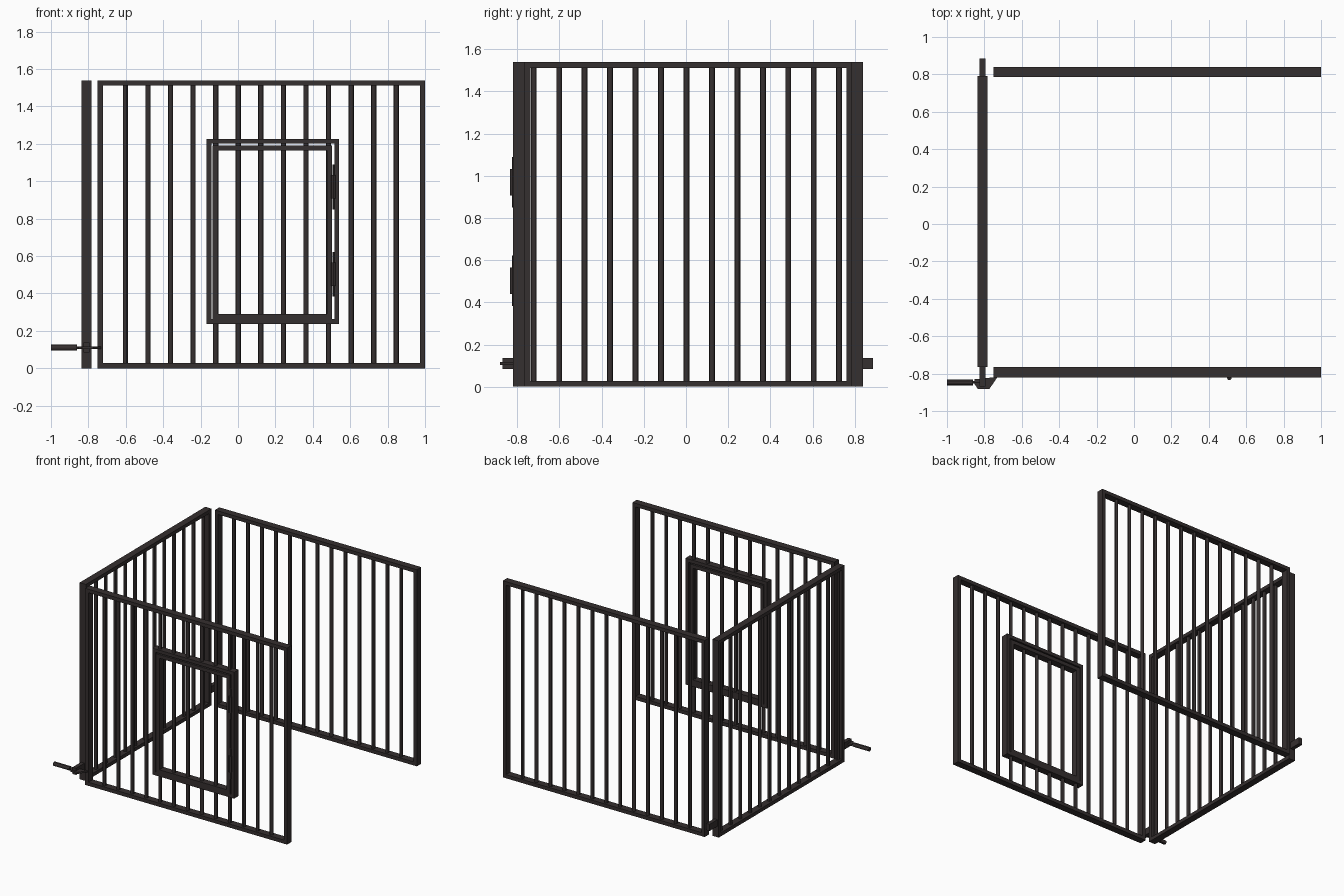
import bpy, bmesh, math
from mathutils import Matrix

if "Cube" in bpy.data.objects:
    bpy.data.objects.remove(bpy.data.objects["Cube"])


def material(name, rgb):
    m = bpy.data.materials.new(name)
    m.diffuse_color = (*rgb, 1)
    m.use_nodes = True
    m.node_tree.nodes["Principled BSDF"].inputs["Base Color"].default_value = m.diffuse_color
    return m


IRON = material("dark_iron", (0.036, 0.029, 0.029))


def finish(name, bm, smooth=False):
    bmesh.ops.recalc_face_normals(bm, faces=bm.faces)
    me = bpy.data.meshes.new(name)
    bm.to_mesh(me)
    bm.free()
    me.materials.append(IRON)
    ob = bpy.data.objects.new(name, me)
    bpy.context.collection.objects.link(ob)
    if smooth:
        bpy.ops.object.select_all(action='DESELECT')
        ob.select_set(True)
        bpy.context.view_layer.objects.active = ob
        bpy.ops.object.shade_smooth_by_angle()
    return ob


def add_box(bm, x0, x1, y0, y1, z0, z1):
    m = Matrix.Translation(((x0 + x1) / 2, (y0 + y1) / 2, (z0 + z1) / 2))
    m = m @ Matrix.Diagonal((x1 - x0, y1 - y0, z1 - z0, 1))
    bmesh.ops.create_cube(bm, size=1, matrix=m)


def add_rod(bm, centre, radius, length, axis='Z', r2=None):
    m = Matrix.Translation(centre)
    if axis == 'X':
        m = m @ Matrix.Rotation(math.pi / 2, 4, 'Y')
    bmesh.ops.create_cone(bm, cap_ends=True, segments=12, radius1=radius,
                          radius2=radius if r2 is None else r2, depth=length, matrix=m)


def frame(name, a0, a1, b0, b1, z0, z1, w, along='X'):
    """Rectangular frame; a runs along the panel, b is its thickness."""
    bm = bmesh.new()
    for p in ((a0, a0 + w, z0, z1), (a1 - w, a1, z0, z1),
              (a0 + w, a1 - w, z0, z0 + w), (a0 + w, a1 - w, z1 - w, z1)):
        if along == 'X':
            add_box(bm, p[0], p[1], b0, b1, p[2], p[3])
        else:
            add_box(bm, b0, b1, p[0], p[1], p[2], p[3])
    finish(name, bm)


def bars(name, first, b, along='X'):
    bm = bmesh.new()
    for i in range(13):
        a = first + 0.1207 * i
        add_rod(bm, (a, b, 0.77) if along == 'X' else (b, a, 0.77), 0.014, 1.50)
    finish(name, bm, True)


# Three barred panels
frame("front_frame", -0.75, 1.0, -0.82, -0.765, 0, 1.54, 0.028)
bars("front_bars", -0.602, -0.792)
frame("back_frame", -0.75, 1.0, 0.785, 0.84, 0, 1.54, 0.028)
bars("back_bars", -0.602, 0.812)
frame("side_frame", -0.765, 0.79, -0.837, -0.783, 0, 1.54, 0.028, 'Y')
bars("side_bars", -0.722, -0.81, 'Y')

# Door and its surround in the front panel
frame("door_surround", -0.168, 0.541, -0.82, -0.765, 0.237, 1.227, 0.026)
frame("door_frame", -0.136, 0.503, -0.82, -0.765, 0.262, 1.192, 0.028)

# Door hinges: barrel with tapered pin ends
for n, z in (("upper", 0.97), ("lower", 0.503)):
    bm = bmesh.new()
    add_rod(bm, (0.51, -0.823, z), 0.012, 0.125)
    add_rod(bm, (0.51, -0.820, z), 0.006, 0.24)
    finish(n + "_door_hinge", bm, True)

# Connector blocks at both ends of the side panel
for n, y0, y1 in (("front", -0.87, -0.765), ("back", 0.79, 0.886)):
    bm = bmesh.new()
    add_box(bm, -0.825, -0.795, y0, y1, 0.085, 0.137)
    finish(n + "_connector", bm)

# Slanted latch plate
bm = bmesh.new()
outline = [(-0.853, -0.855), (-0.853, -0.83), (-0.73, -0.818), (-0.773, -0.882), (-0.835, -0.882)]
face = bm.faces.new([bm.verts.new((x, y, 0.103)) for x, y in outline])
ext = bmesh.ops.extrude_face_region(bm, geom=[face])
bmesh.ops.translate(bm, vec=(0, 0, 0.013),
                    verts=[v for v in ext["geom"] if isinstance(v, bmesh.types.BMVert)])
finish("latch_plate", bm)

# Latch handle
bm = bmesh.new()
add_rod(bm, (-0.93, -0.847, 0.11), 0.016, 0.14, 'X')
add_rod(bm, (-0.85, -0.847, 0.11), 0.007, 0.06, 'X')
finish("latch_handle", bm, True)
